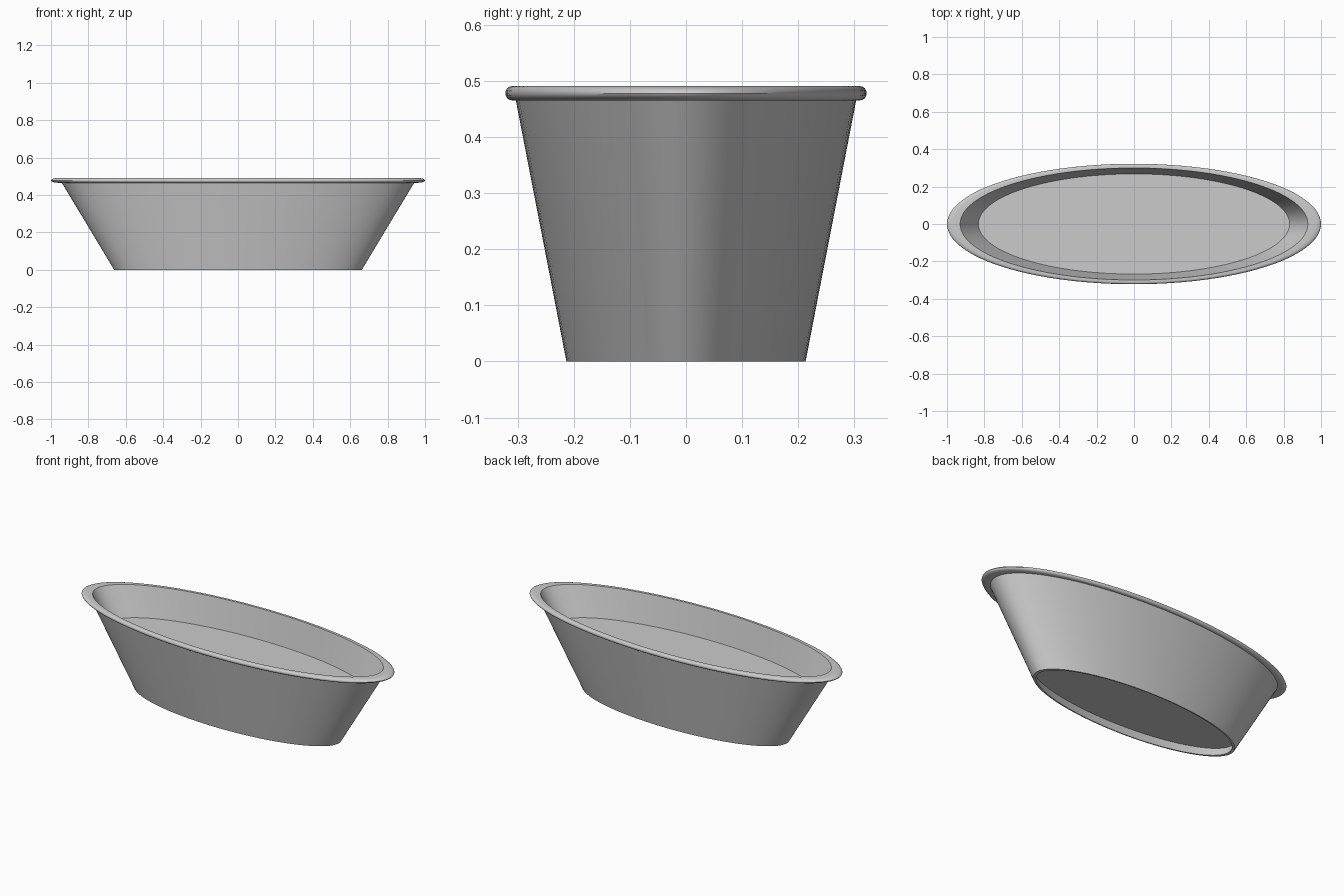
import bpy, bmesh, math

cube = bpy.data.objects.get("Cube")
if cube:
    bpy.data.objects.remove(cube, do_unlink=True)

SIDES = 96
DEPTH = 0.322   # half depth of the oval; half width is 1

grey = bpy.data.materials.new("plain grey")
grey.use_nodes = True
colour = (0.6, 0.6, 0.6, 1)
grey.diffuse_color = colour
grey.node_tree.nodes["Principled BSDF"].inputs["Base Color"].default_value = colour


def oval_lathe(name, profile):
    """Sweep a (radius, height) profile round an oval and cap both ends."""
    bm = bmesh.new()
    rings = []
    for r, z in profile:
        rings.append([bm.verts.new((r * math.cos(a), DEPTH * r * math.sin(a), z))
                      for a in (math.tau * i / SIDES for i in range(SIDES))])
    for low, high in zip(rings, rings[1:]):
        for i in range(SIDES):
            j = (i + 1) % SIDES
            bm.faces.new((low[i], low[j], high[j], high[i]))
    bm.faces.new(rings[0][::-1])
    bm.faces.new(rings[-1])
    bmesh.ops.recalc_face_normals(bm, faces=bm.faces)
    mesh = bpy.data.meshes.new(name)
    bm.to_mesh(mesh)
    bm.free()
    mesh.materials.append(grey)
    obj = bpy.data.objects.new(name, mesh)
    bpy.context.collection.objects.link(obj)
    bpy.ops.object.select_all(action='DESELECT')
    obj.select_set(True)
    bpy.context.view_layer.objects.active = obj
    bpy.ops.object.shade_smooth_by_angle(angle=math.radians(35))
    return obj


# Rolled lip: half circle in section, stretched sideways
lip = [(0.965 + 0.035 * math.cos(t), 0.478 + 0.0125 * math.sin(t))
       for t in (math.pi * (k / 8 - 0.5) for k in range(9))]

# Recessed underside, foot, sloping wall, lip, inner wall down to the floor
underside = [(0.665, 0.05), (0.643, 0.0), (0.662, 0.0), (0.942, 0.4655)]
inside = [(0.93, 0.4905), (0.832, 0.322)]
oval_lathe("oval_tub", underside + lip + inside)
